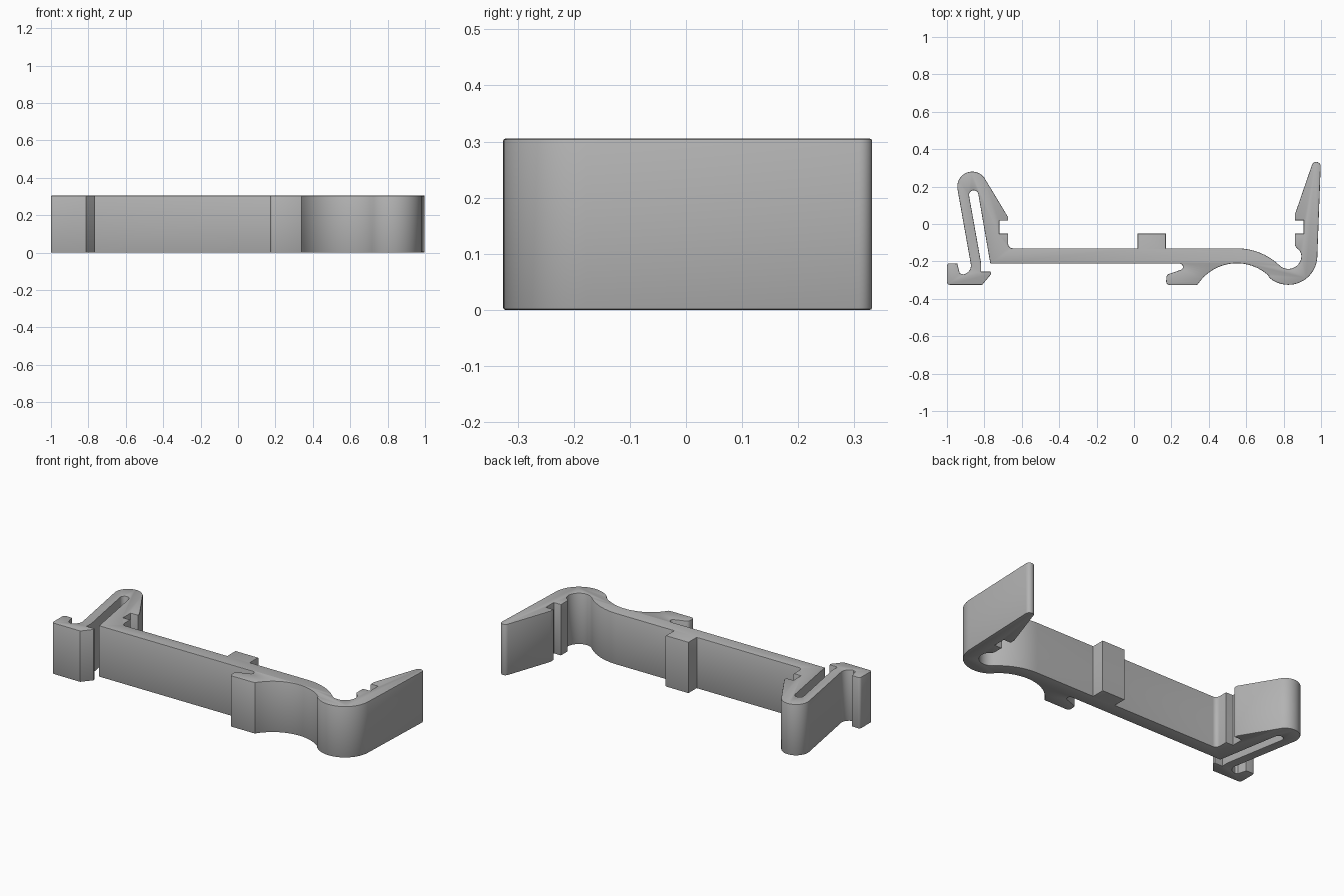
import bpy
import bmesh
from math import cos, sin, radians

HEIGHT = 0.305

cube = bpy.data.objects.get("Cube")
if cube:
    bpy.data.objects.remove(cube, do_unlink=True)

plastic = bpy.data.materials.new("grey plastic")
plastic.use_nodes = True
plastic.diffuse_color = (0.45, 0.45, 0.45, 1)
plastic.node_tree.nodes["Principled BSDF"].inputs["Base Color"].default_value = plastic.diffuse_color


def arc(cx, cy, r, start, end, steps=16):
    """Points on a circular arc, angles in degrees."""
    angles = [radians(start + (end - start) * i / steps) for i in range(steps + 1)]
    return [(cx + r * cos(a), cy + r * sin(a)) for a in angles]


# Shared centres of the S-bend
hump = (0.55, -0.46)
bend = (0.825, -0.17)
TANGENT = 46.5

# Front edge of the bar and the small lip under it
front_edge = [(-0.768, -0.212), (0.245, -0.212)]
front_edge += arc(0.245, -0.229, 0.017, 80, -70, 6)
lip = [(0.19, -0.266)] + arc(0.193, -0.286, 0.02, 120, 180, 4)
lip += arc(0.19, -0.308, 0.018, 180, 270, 5) + [(0.335, -0.326)]

# Outer side of the S-bend, then the right arm with its tapered tip
outer_bend = arc(*hump, 0.25, 147, TANGENT, 24)
outer_bend += arc(*bend, 0.155, TANGENT + 180, 357, 24)
right_arm = arc(0.974, 0.308, 0.024, 0, 160, 10)
right_arm += [(0.86, 0.05), (0.86, 0.02), (0.907, 0.02), (0.907, -0.052), (0.86, -0.052)]
right_arm += [(0.86, -0.115), (0.87, -0.128), (0.885, -0.141), (0.892, -0.155)]

# Inner side of the S-bend, back edge and the stop block
inner_bend = arc(*bend, 0.07, 0, TANGENT - 180, 20)
inner_bend += arc(*hump, 0.33, TANGENT, 90, 16)
back_edge = [(0.17, -0.13), (0.17, -0.052), (0.02, -0.052), (0.02, -0.13)]
back_edge += arc(-0.648, -0.105, 0.025, 270, 180, 6)

# Left arm: notch, barb, rounded top and spring leg
left_arm = [(-0.673, -0.052), (-0.72, -0.052), (-0.72, 0.018), (-0.673, 0.018), (-0.673, 0.036)]
left_arm += arc(-0.865, 0.2, 0.08, 28, 190, 20)

# Foot with a hook and a pointed latch
foot = arc(-0.92, -0.222, 0.048, 10, -85, 10)
foot += [(-0.932, -0.262), (-0.945, -0.212)]
foot += arc(-0.985, -0.225, 0.015, 90, 180, 5) + arc(-0.985, -0.31, 0.015, 180, 270, 5)
foot += [(-0.812, -0.326), (-0.764, -0.268), (-0.767, -0.255), (-0.818, -0.255), (-0.817, -0.212)]

# Narrow slot between the leg and the arm
slot = arc(-0.857, 0.155, 0.025, 190, 10, 12)

outline = (front_edge + lip + outer_bend + right_arm + inner_bend
           + back_edge + left_arm + foot + slot)

# Extrude the closed profile and soften its cap edges
bm = bmesh.new()
base = bm.faces.new([bm.verts.new((x, y, 0)) for x, y in outline])
extruded = bmesh.ops.extrude_face_region(bm, geom=[base])
top = [v for v in extruded["geom"] if isinstance(v, bmesh.types.BMVert)]
bmesh.ops.translate(bm, verts=top, vec=(0, 0, HEIGHT))
bmesh.ops.recalc_face_normals(bm, faces=bm.faces)
rims = [e for e in bm.edges if abs(e.verts[0].co.z - e.verts[1].co.z) < 0.001]
bmesh.ops.bevel(bm, geom=rims, offset=0.004, segments=2, profile=0.5,
                affect='EDGES', clamp_overlap=False)

mesh = bpy.data.meshes.new("clip_bracket")
bm.to_mesh(mesh)
bm.free()
mesh.materials.append(plastic)
clip = bpy.data.objects.new("clip_bracket", mesh)
bpy.context.collection.objects.link(clip)

bpy.ops.object.select_all(action='DESELECT')
clip.select_set(True)
bpy.context.view_layer.objects.active = clip
bpy.ops.object.shade_smooth_by_angle(angle=radians(30))
